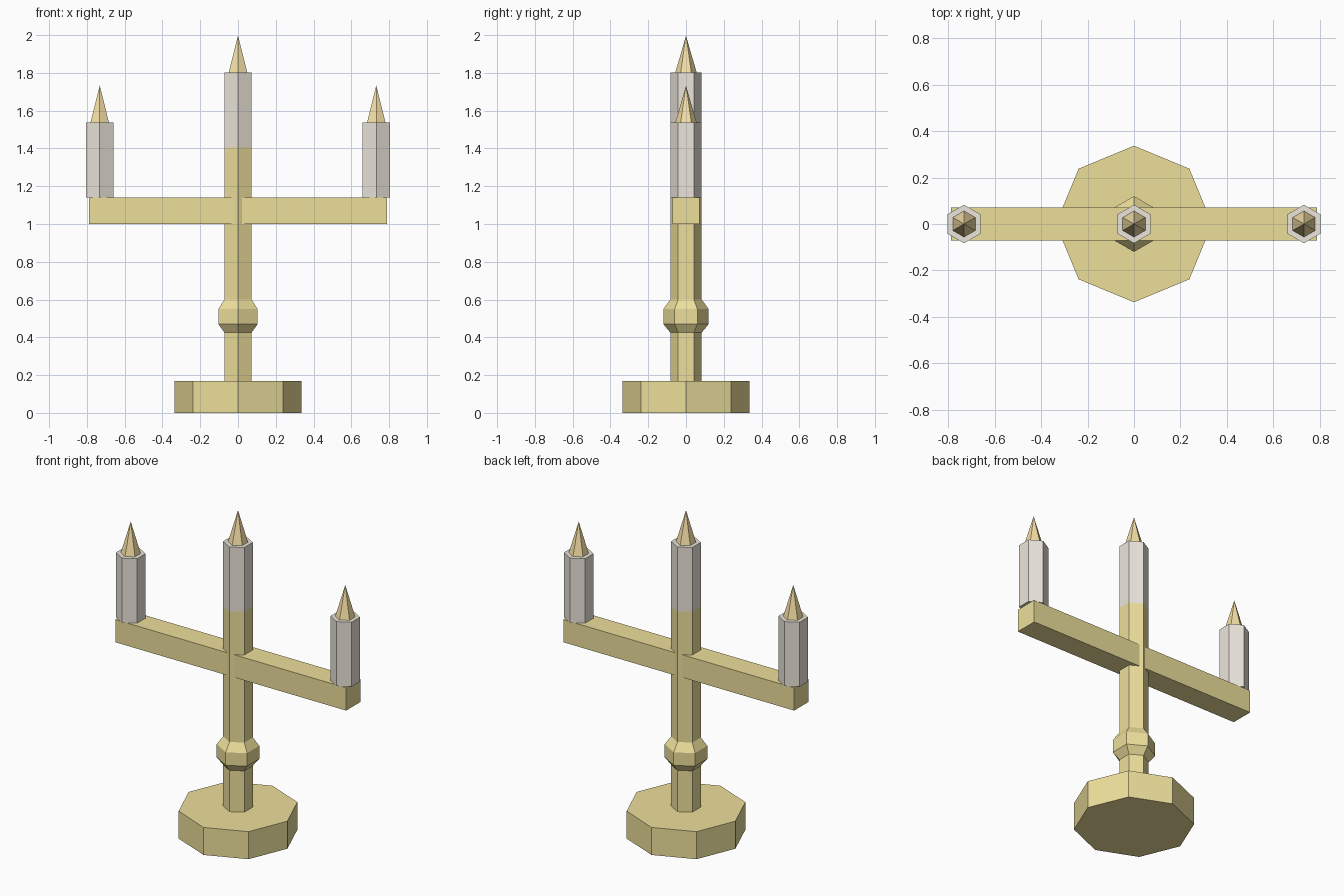
import bpy, bmesh, math

if "Cube" in bpy.data.objects:
    bpy.data.objects.remove(bpy.data.objects["Cube"])


def material(name, rgb):
    m = bpy.data.materials.new(name)
    m.diffuse_color = (*rgb, 1)
    m.use_nodes = True
    m.node_tree.nodes["Principled BSDF"].inputs["Base Color"].default_value = m.diffuse_color
    return m


BRASS = material("brass", (0.85, 0.74, 0.33))
WAX = material("wax", (0.84, 0.79, 0.71))
FLAME = material("flame", (0.92, 0.74, 0.38))


def finish(name, bm, mat):
    bmesh.ops.recalc_face_normals(bm, faces=bm.faces)
    me = bpy.data.meshes.new(name)
    bm.to_mesh(me)
    bm.free()
    me.materials.append(mat)
    bpy.context.collection.objects.link(bpy.data.objects.new(name, me))


def lathe(name, profile, sides, mat, x=0):
    """Faceted solid from (radius, z) pairs, corners on the y axis; radius 0 is a tip."""
    bm = bmesh.new()
    rings = []
    for r, z in profile:
        n = sides if r else 1
        angles = [math.pi / 2 + 2 * math.pi * i / sides for i in range(n)]
        rings.append([bm.verts.new((x + r * math.cos(a), r * math.sin(a), z)) for a in angles])
    for lo, hi in zip(rings, rings[1:]):
        for i in range(sides):
            j = (i + 1) % sides
            bm.faces.new((lo[i], lo[j], hi[0]) if len(hi) == 1 else (lo[i], lo[j], hi[j], hi[i]))
    for ring in (rings[0], rings[-1]):
        if len(ring) > 1:
            bm.faces.new(ring)
    finish(name, bm, mat)


R = 0.083

# Octagonal foot and hexagonal stem with its knob
lathe("base", [(0.337, 0), (0.337, 0.17)], 8, BRASS)
lathe("stem", [(R, 0.17), (R, 0.425), (0.12, 0.47), (0.12, 0.55), (R, 0.60), (R, 1.405)], 6, BRASS)

# Crossbar running through the stem
bm = bmesh.new()
bmesh.ops.create_cube(bm, size=1)
bmesh.ops.scale(bm, vec=(1.576, 0.142, 0.14), verts=bm.verts)
bmesh.ops.translate(bm, vec=(0, 0, 1.07), verts=bm.verts)
finish("crossbar", bm, BRASS)

# Three candles with flames
for side, x, z in (("left", -0.732, 1.14), ("middle", 0, 1.405), ("right", 0.732, 1.14)):
    top = z + 0.398
    lathe(side + "_candle", [(R, z), (R, top)], 6, WAX, x)
    lathe(side + "_flame", [(0.056, top), (0, top + 0.195)], 6, FLAME, x)
